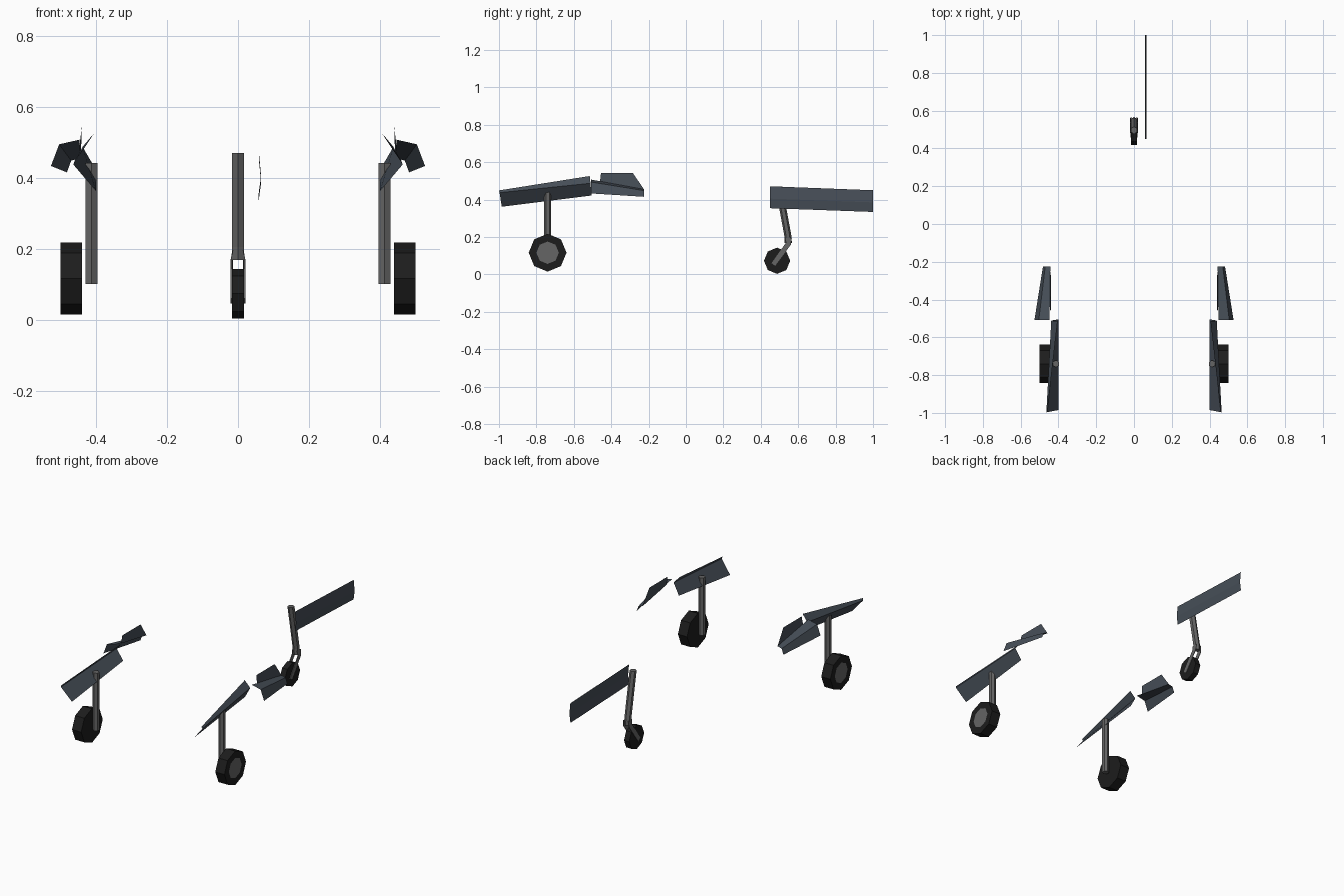
import bpy
from math import cos, sin, tau
from mathutils import Vector

if "Cube" in bpy.data.objects:
    bpy.data.objects.remove(bpy.data.objects["Cube"])


def material(name, r, g, b):
    m = bpy.data.materials.new(name)
    m.diffuse_color = (r, g, b, 1)
    m.use_nodes = True
    m.node_tree.nodes["Principled BSDF"].inputs["Base Color"].default_value = m.diffuse_color
    return m


PANEL = material("slate_panel", 0.062, 0.077, 0.097)
METAL = material("strut_metal", 0.13, 0.13, 0.13)
RUBBER = material("tyre_rubber", 0.012, 0.012, 0.012)


def make(name, verts, faces, mats, mirror=False, slots=None):
    me = bpy.data.meshes.new(name)
    me.from_pydata([tuple(v) for v in verts], [], faces)
    for m in mats:
        me.materials.append(m)
    if slots:
        me.polygons.foreach_set("material_index", slots)
    ob = bpy.data.objects.new(name, me)
    bpy.context.collection.objects.link(ob)
    if mirror:
        ob.modifiers.new("mirror", 'MIRROR').use_mirror_merge = False
    return ob


def sheet(name, rows, mirror=False, extra=()):
    """Thin folded panel: each row is a cross-section."""
    n = len(rows[0])
    verts = [p for row in rows for p in row]
    faces = [(i * n + j, i * n + j + 1, (i + 1) * n + j + 1, (i + 1) * n + j)
             for i in range(len(rows) - 1) for j in range(n - 1)]
    if extra:
        faces.append(tuple(range(len(verts), len(verts) + len(extra))))
        verts += list(extra)
    return make(name, verts, faces, [PANEL], mirror)


def loft(name, rings, mats, mirror=False, inset_mat=False):
    """Skin equal-sided rings and cap both ends."""
    n = len(rings[0])
    verts = [p for r in rings for p in r]
    faces, slots = [], []
    for i in range(len(rings) - 1):
        for j in range(n):
            k = (j + 1) % n
            faces.append((i * n + j, i * n + k, (i + 1) * n + k, (i + 1) * n + j))
    slots = [0] * len(faces) + [0, 1 if inset_mat else 0]
    faces.append(tuple(reversed(range(n))))
    faces.append(tuple(range(len(verts) - n, len(verts))))
    return make(name, verts, faces, mats, mirror, slots)


def ring_x(x, y, z, r, n=8):
    return [Vector((x, y + r * cos(tau * i / n), z + r * sin(tau * i / n))) for i in range(n)]


def ring_z(x, y, z, r, n=6):
    return [Vector((x, y + r * cos(tau * i / n), z)) + Vector((-r * sin(tau * i / n), 0, 0))
            for i in range(n)]


# Main wheels with hub faces on the outside
loft("main_wheel", [ring_x(0.44, -0.74, 0.116, 0.101), ring_x(0.50, -0.74, 0.116, 0.101),
                    ring_x(0.50, -0.74, 0.116, 0.06)], [RUBBER, METAL], True, True)

# Main struts
loft("main_strut", [ring_z(0.413, -0.74, 0.10, 0.019), ring_z(0.413, -0.74, 0.442, 0.019)],
     [METAL], True)

# Main gear doors, folded along their length
sheet("main_door", [
    [(0.40, -0.985, 0.362), (0.464, -0.997, 0.437), (0.460, -1.0, 0.449)],
    [(0.40, -0.505, 0.422), (0.438, -0.511, 0.487), (0.405, -0.515, 0.526)]], True)

# Inner gear doors with an upright fin
sheet("rear_door", [
    [(0.527, -0.508, 0.433), (0.504, -0.508, 0.494), (0.447, -0.508, 0.507)],
    [(0.482, -0.225, 0.415), (0.470, -0.225, 0.448), (0.443, -0.225, 0.455)]], True,
    extra=[(0.446, -0.46, 0.495), (0.440, -0.455, 0.543),
           (0.440, -0.285, 0.543), (0.443, -0.225, 0.455)])

# Nose wheel
loft("nose_wheel", [ring_x(-0.017, 0.487, 0.073, 0.07), ring_x(0.017, 0.487, 0.073, 0.07)],
     [RUBBER])

# Nose strut, raked back
loft("nose_strut", [ring_z(0, 0.547, 0.168, 0.019), ring_z(0, 0.545, 0.205, 0.019),
                    ring_z(0, 0.496, 0.47, 0.019)], [METAL])

# Fork arms either side of the nose wheel
arm = [(0.528, 0.195), (0.566, 0.195), (0.560, 0.158), (0.477, 0.046), (0.457, 0.060),
       (0.535, 0.170)]
loft("nose_fork", [[(0.0175 if z < 0.18 else 0.013, y, z) for y, z in arm],
                   [(0.0205 if z < 0.18 else 0.016, y, z) for y, z in arm]], [METAL], True)

# Nose gear door, slightly folded along the middle
sheet("nose_door", [
    [(0.058, 0.45, 0.354), (0.065, 0.45, 0.405), (0.059, 0.45, 0.471)],
    [(0.058, 1.0, 0.334), (0.065, 1.0, 0.385), (0.059, 1.0, 0.450)]])
